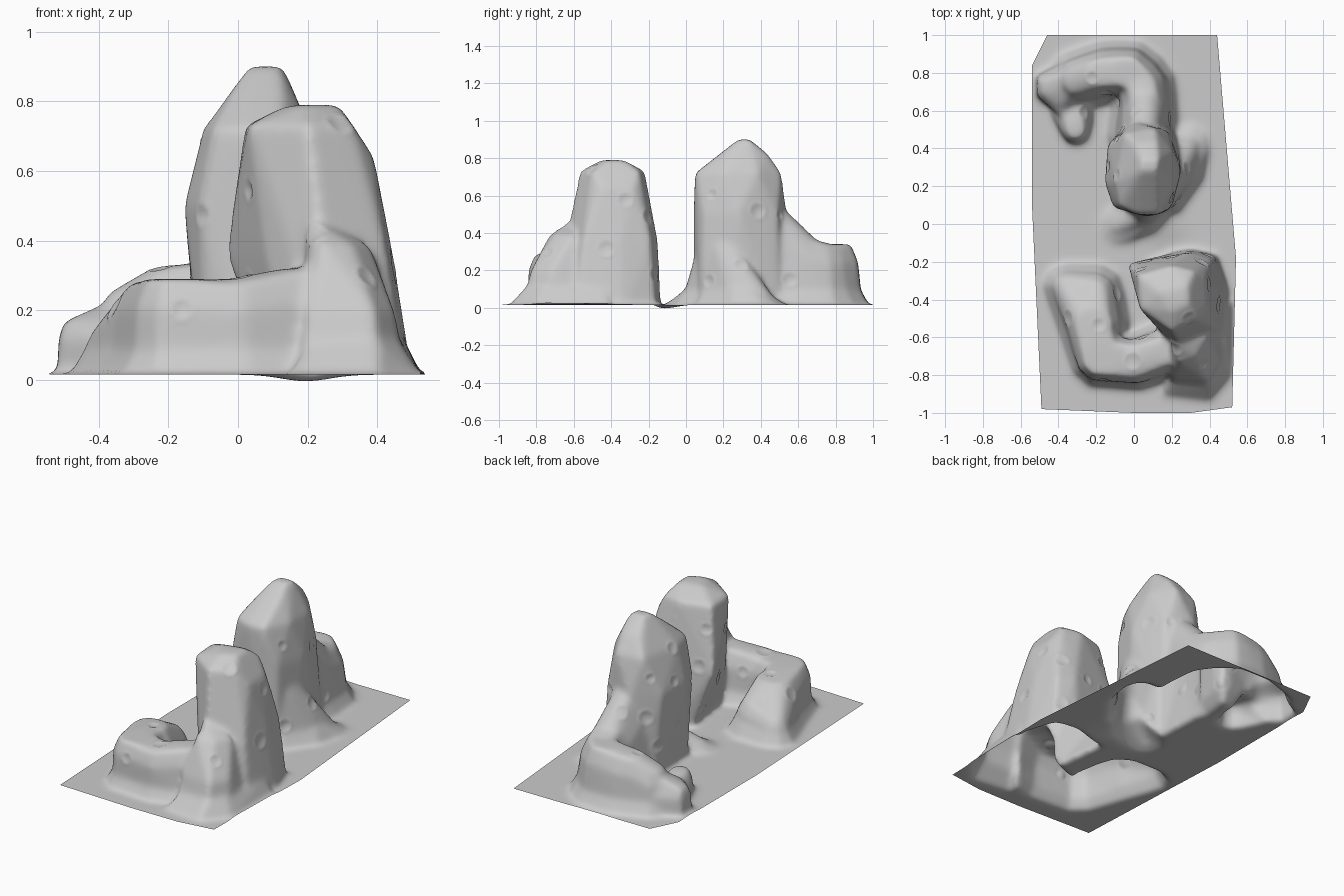
import bpy, bmesh, math, random
from mathutils import Vector, kdtree

random.seed(4)
GROUND = 0.016
bm = bmesh.new()


def hull(points):
    """Closed faceted boulder around a set of points."""
    verts = [bm.verts.new(p) for p in points]
    res = bmesh.ops.convex_hull(bm, input=verts)
    junk = {g for g in res["geom_interior"] + res["geom_unused"]
            if isinstance(g, bmesh.types.BMVert)}
    bmesh.ops.delete(bm, geom=list(junk), context='VERTS')


def levels(*rings):
    """Boulder from outlines stacked at given heights."""
    hull([(x, y, z) for z, outline in rings for x, y in outline])


def circle(x, y, r, z):
    return [(x + r * math.cos(a), y + r * math.sin(a), z)
            for a in (math.tau * i / 9 + x * 7 for i in range(9))]


def column(x, y, r_base, r_top, top):
    return (circle(x, y, r_base, -0.1) + circle(x, y, r_base, 0.02)
            + circle(x, y, r_top * 0.6 + r_base * 0.4, top * 0.72)
            + circle(x, y, r_top * 0.75, top))


def skirt(x, y, r_base, r_top, top):
    """Low apron where the rock flares into the ground."""
    return (circle(x, y, r_base + 0.045, -0.1) + circle(x, y, r_base + 0.035, 0.02)
            + circle(x, y, r_base * 0.92, min(0.1, top * 0.6)))


def ridge(*cols):
    """Winding ridge: hulls between neighbouring columns."""
    for a, b in zip(cols, cols[1:]):
        hull(column(*a) + column(*b))
        hull(skirt(*a) + skirt(*b))


# front tower, undercut on its left side
levels(
    (-0.08, [(0.13, -0.2), (0.3, -0.13), (0.45, -0.16), (0.515, -0.35),
             (0.5, -0.6), (0.3, -0.74), (0.18, -0.6)]),
    (0.36, [(-0.035, -0.21), (0.3, -0.15), (0.41, -0.19), (0.445, -0.35),
            (0.43, -0.55), (0.22, -0.63), (0.08, -0.5)]),
    (0.64, [(0.38, -0.28), (0.39, -0.45)]),
    (0.73, [(0.02, -0.27), (0.2, -0.22), (0.32, -0.25), (0.33, -0.5),
            (0.2, -0.57), (0.03, -0.45)]),
    (0.79, [(0.14, -0.36), (0.28, -0.33), (0.29, -0.42), (0.2, -0.46)]))
# front tower buttress and its apron
levels(
    (-0.1, [(0.17, -0.88), (0.4, -0.91), (0.49, -0.78), (0.5, -0.5), (0.17, -0.55)]),
    (0.2, [(0.2, -0.81), (0.39, -0.83), (0.45, -0.72)]),
    (0.39, [(0.21, -0.69), (0.24, -0.73), (0.33, -0.7), (0.38, -0.6)]),
    (0.46, [(0.22, -0.63), (0.2, -0.6)]))
levels(
    (-0.1, [(0.14, -0.92), (0.41, -0.95), (0.53, -0.8), (0.535, -0.4), (0.2, -0.5)]),
    (0.02, [(0.15, -0.91), (0.4, -0.94), (0.52, -0.8), (0.525, -0.4), (0.2, -0.5)]),
    (0.11, [(0.2, -0.83), (0.4, -0.86), (0.46, -0.76), (0.48, -0.45)]))
# low horseshoe ridge at the front left
ridge((0.2, -0.66, 0.13, 0.1, 0.32), (0.0, -0.73, 0.12, 0.11, 0.28),
      (-0.18, -0.71, 0.13, 0.12, 0.29), (-0.22, -0.53, 0.15, 0.12, 0.28),
      (-0.36, -0.33, 0.09, 0.07, 0.15), (-0.2, -0.36, 0.12, 0.08, 0.2),
      (-0.2, -0.53, 0.15, 0.11, 0.28))
# back tower
levels(
    (-0.1, [(-0.09, 0.12), (0.05, 0.04), (0.2, 0.08), (0.24, 0.25),
            (0.22, 0.5), (0.0, 0.56), (-0.1, 0.45)]),
    (0.5, [(-0.155, 0.22), (-0.11, 0.09), (0.08, 0.04), (0.2, 0.09),
           (0.25, 0.28), (0.18, 0.49), (0.0, 0.54), (-0.14, 0.42)]),
    (0.72, [(-0.1, 0.22), (-0.07, 0.09), (0.02, 0.05), (0.13, 0.05), (0.205, 0.2),
            (0.205, 0.38), (0.11, 0.51), (-0.05, 0.48)]),
    (0.82, [(0.01, 0.2), (0.14, 0.2), (0.12, 0.44), (0.02, 0.43)]),
    (0.90, [(0.03, 0.28), (0.12, 0.28), (0.13, 0.34), (0.04, 0.34)]))
# back tower feet
ridge((0.16, 0.18, 0.11, 0.05, 0.44), (0.24, 0.3, 0.11, 0.05, 0.24),
      (0.29, 0.42, 0.08, 0.04, 0.07))
ridge((0.1, 0.14, 0.1, 0.06, 0.45), (0.05, 0.06, 0.09, 0.05, 0.14),
      (-0.08, -0.01, 0.07, 0.04, 0.06))
# curling ridge at the back, ending in a steep broad face
ridge((0.05, 0.46, 0.16, 0.09, 0.53), (0.06, 0.63, 0.15, 0.1, 0.36),
      (0.04, 0.74, 0.15, 0.1, 0.33), (-0.03, 0.81, 0.14, 0.1, 0.34),
      (-0.18, 0.80, 0.14, 0.1, 0.32), (-0.3, 0.76, 0.13, 0.1, 0.25))
levels(
    (-0.1, [(-0.52, 0.79), (-0.52, 0.68), (-0.38, 0.56), (-0.2, 0.65), (-0.38, 0.87), (-0.25, 0.92)]),
    (0.12, [(-0.515, 0.78), (-0.515, 0.68), (-0.39, 0.57), (-0.22, 0.67), (-0.38, 0.85)]),
    (0.17, [(-0.5, 0.76), (-0.49, 0.69), (-0.4, 0.63)]),
    (0.24, [(-0.34, 0.8), (-0.3, 0.72)]))
hull(column(-0.33, 0.62, 0.12, 0.06, 0.13) + column(-0.31, 0.5, 0.08, 0.06, 0.15))
# thick ground, trimmed to its outline later
levels(*[(z, [(-0.8, -1.2), (0.8, -1.2), (0.8, 1.2), (-0.8, 1.2)])
         for z in (-0.15, GROUND)])

bmesh.ops.recalc_face_normals(bm, faces=bm.faces)
mesh = bpy.data.meshes.new("blocks")
bm.to_mesh(mesh)
bm.free()

# fuse and soften everything into one skin
rock = bpy.data.objects.new("rock_formation", mesh)
bpy.context.collection.objects.link(rock)
fuse = rock.modifiers.new("fuse", 'REMESH')
fuse.mode = 'VOXEL'
fuse.voxel_size = 0.012
soft = rock.modifiers.new("soften", 'SMOOTH')
soft.factor = 0.5
soft.iterations = 24
skin = bpy.data.meshes.new_from_object(
    rock.evaluated_get(bpy.context.evaluated_depsgraph_get()))
rock.modifiers.clear()
rock.data = skin

bm = bmesh.new()
bm.from_mesh(skin)
# trim the ground outline and open the underside
outline = [(-0.49, -0.98), (0.0, -1), (0.3, -1), (0.52, -0.97), (0.54, -0.18),
           (0.44, 1), (-0.46, 1), (-0.54, 0.84), (-0.54, 0.1)]
for (ax, ay), (bx, by) in zip(outline, outline[1:] + outline[:1]):
    bmesh.ops.bisect_plane(bm, geom=bm.verts[:] + bm.edges[:] + bm.faces[:],
                           plane_co=(ax, ay, 0), plane_no=(by - ay, ax - bx, 0),
                           clear_outer=True)
bmesh.ops.delete(bm, geom=[v for v in bm.verts if v.co.z < -0.02], context='VERTS')

# shallow round pits scattered over the rock
bm.verts.ensure_lookup_table()
bm.normal_update()
tree = kdtree.KDTree(len(bm.verts))
for v in bm.verts:
    tree.insert(v.co, v.index)
tree.balance()
centres = []
spots = [v for v in bm.verts if 0.1 < v.co.z < 0.75]
for v in random.sample(spots, 400):
    if len(centres) < 38 and all((v.co - c).length > 0.13 for c, n in centres):
        centres.append((v.co.copy(), v.normal.copy()))
for c, n in centres:
    r = random.uniform(0.025, 0.04)
    for co, i, d in tree.find_range(c, r * 1.4):
        t = d / r
        h = -0.006 * (1 - t * t) if t < 1 else 0.002 * math.sin((t - 1) / 0.4 * math.pi)
        bm.verts[i].co += n * h
# slight dip in the ground between the towers
for v in bm.verts:
    if v.co.z < 0.04:
        d = (v.co.xy - Vector((0.2, -0.13))).length
        v.co.z -= 0.02 * math.exp(-(d / 0.1) ** 2)

for f in bm.faces:
    f.smooth = True
bm.to_mesh(skin)
bm.free()
